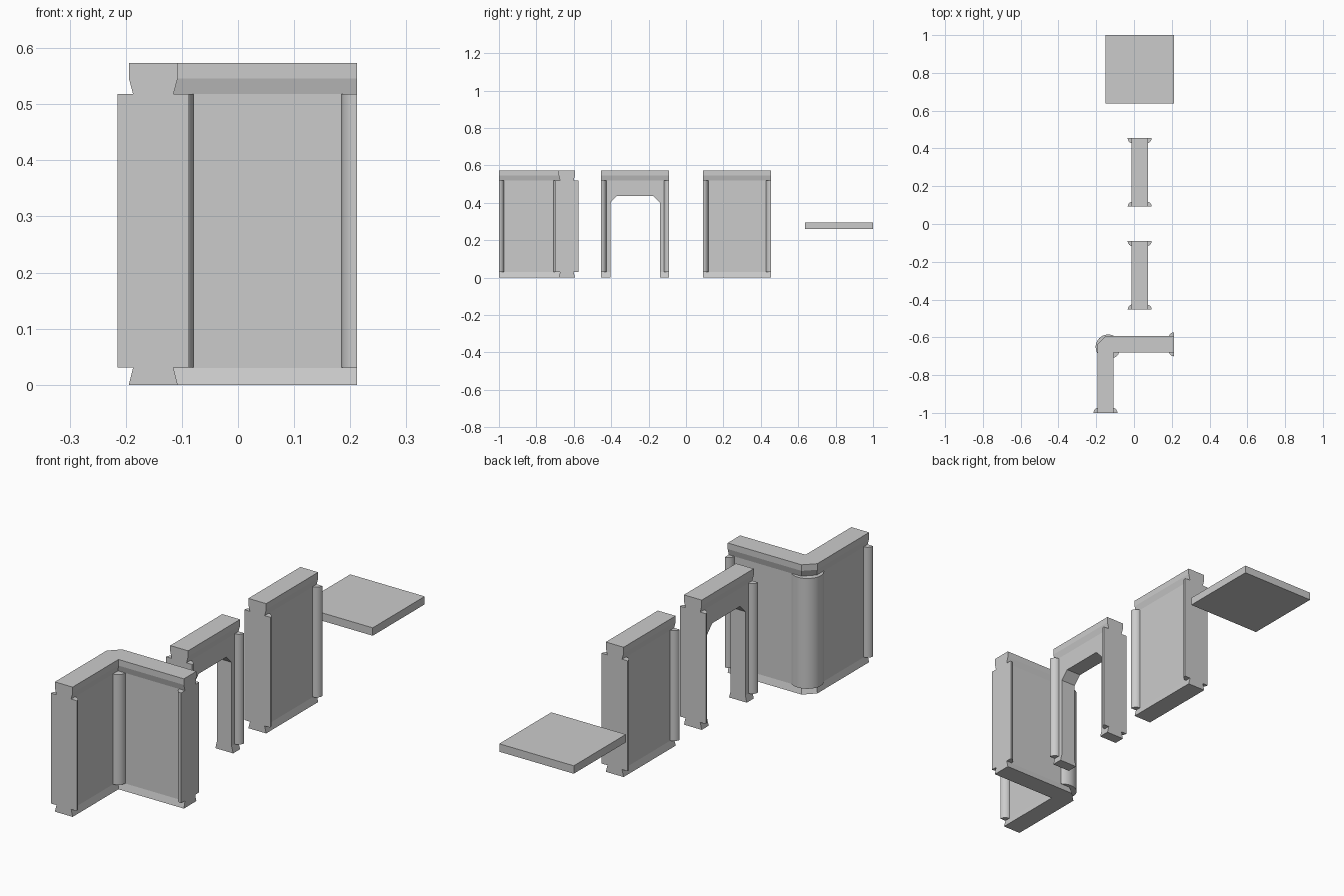
import bpy, bmesh
from math import sin, cos, radians

if "Cube" in bpy.data.objects:
    bpy.data.objects.remove(bpy.data.objects["Cube"])

# Wall section: (height, half thickness)
LEVELS = [(0, .0435), (.03, .036), (.518, .036), (.546, .0435), (.573, .0435)]
BODY, Z0, Z1 = .036, .031, .518
CX, CY = -.151, -.637      # corner centre lines
WX = .03                   # x centre of straight walls


def loft(name, rings):
    """Closed solid through stacked plan outlines of equal point count."""
    bm = bmesh.new()
    vs = [[bm.verts.new(p) for p in r] for r in rings]
    n = len(vs[0])
    for a, b in zip(vs, vs[1:]):
        for i in range(n):
            j = (i + 1) % n
            bm.faces.new((a[i], a[j], b[j], b[i]))
    bm.faces.new(vs[0][::-1])
    bm.faces.new(vs[-1])
    bmesh.ops.recalc_face_normals(bm, faces=bm.faces)
    me = bpy.data.meshes.new(name)
    bm.to_mesh(me)
    bm.free()
    ob = bpy.data.objects.new(name, me)
    bpy.context.collection.objects.link(ob)
    return ob


def prism(name, pts, z0, z1):
    return loft(name, [[(x, y, z) for x, y in pts] for z in (z0, z1)])


def arc_post(name, x, y, r, a0, a1, n, pie=True):
    """Upright rounded trim post: an arc in plan, closed at its centre or by a chord."""
    pts = [(x, y)] if pie else []
    for i in range(n + 1):
        a = radians(a0 + (a1 - a0) * i / n)
        pts.append((x + r * cos(a), y + r * sin(a)))
    ob = prism(name, pts, Z0, Z1)
    bpy.ops.object.select_all(action='DESELECT')
    ob.select_set(True)
    bpy.context.view_layer.objects.active = ob
    bpy.ops.object.shade_smooth_by_angle(angle=radians(35))


def straight_wall(name, y0, y1):
    wall = loft(name, [[(WX - h, y0, z), (WX + h, y0, z), (WX + h, y1, z), (WX - h, y1, z)]
                       for z, h in LEVELS])
    # Quarter-round posts on both faces at both ends
    for x, y, a in ((WX + BODY, y0, 0), (WX + BODY, y1, 270),
                    (WX - BODY, y0, 90), (WX - BODY, y1, 180)):
        arc_post(name + "_post", x, y, .0275, a, a + 90, 8)
    return wall


# Floor tile
prism("floor_tile", [(-.152, .637), (.212, .637), (.212, 1), (-.152, 1)], .26, .295)

# Plain wall and doorway wall
straight_wall("plain_wall", .0915, .4545)
door = straight_wall("doorway_wall", -.4535, -.0905)

# Doorway opening with chamfered upper corners
my = -.272
opening = [(my - .133, -.1), (my + .133, -.1), (my + .133, .4), (my + .097, .437),
           (my - .097, .437), (my - .133, .4)]
cutter = loft("opening_cutter", [[(x, y, z) for y, z in opening] for x in (WX - .2, WX + .2)])
cutter.hide_render = True
mod = door.modifiers.new("opening", 'BOOLEAN')
mod.operation, mod.solver, mod.object = 'DIFFERENCE', 'EXACT', cutter
bpy.context.view_layer.objects.active = door
bpy.ops.object.modifier_apply(modifier=mod.name)
bpy.data.objects.remove(cutter)

# Corner wall: L-shaped plan with a chamfered outer corner
END, C = .212, .045
loft("corner_wall", [[(CX - h, -1, z), (CX + h, -1, z), (CX + h, CY - h, z), (END, CY - h, z),
                      (END, CY + h, z), (CX - h + C, CY + h, z), (CX - h, CY + h - C, z)]
                     for z, h in LEVELS])
# End posts, inner corner post and large outer corner post
for x, y, a in ((CX - BODY, -1, 90), (CX + BODY, -1, 0),
                (END, CY + BODY, 90), (END, CY - BODY, 180)):
    arc_post("corner_end_post", x, y, .0275, a, a + 90, 8)
arc_post("inner_corner_post", CX + BODY, CY - BODY, .036, 270, 360, 8)
arc_post("outer_corner_post", CX + .014, CY - .014, .066, 49, 221, 18, pie=False)
